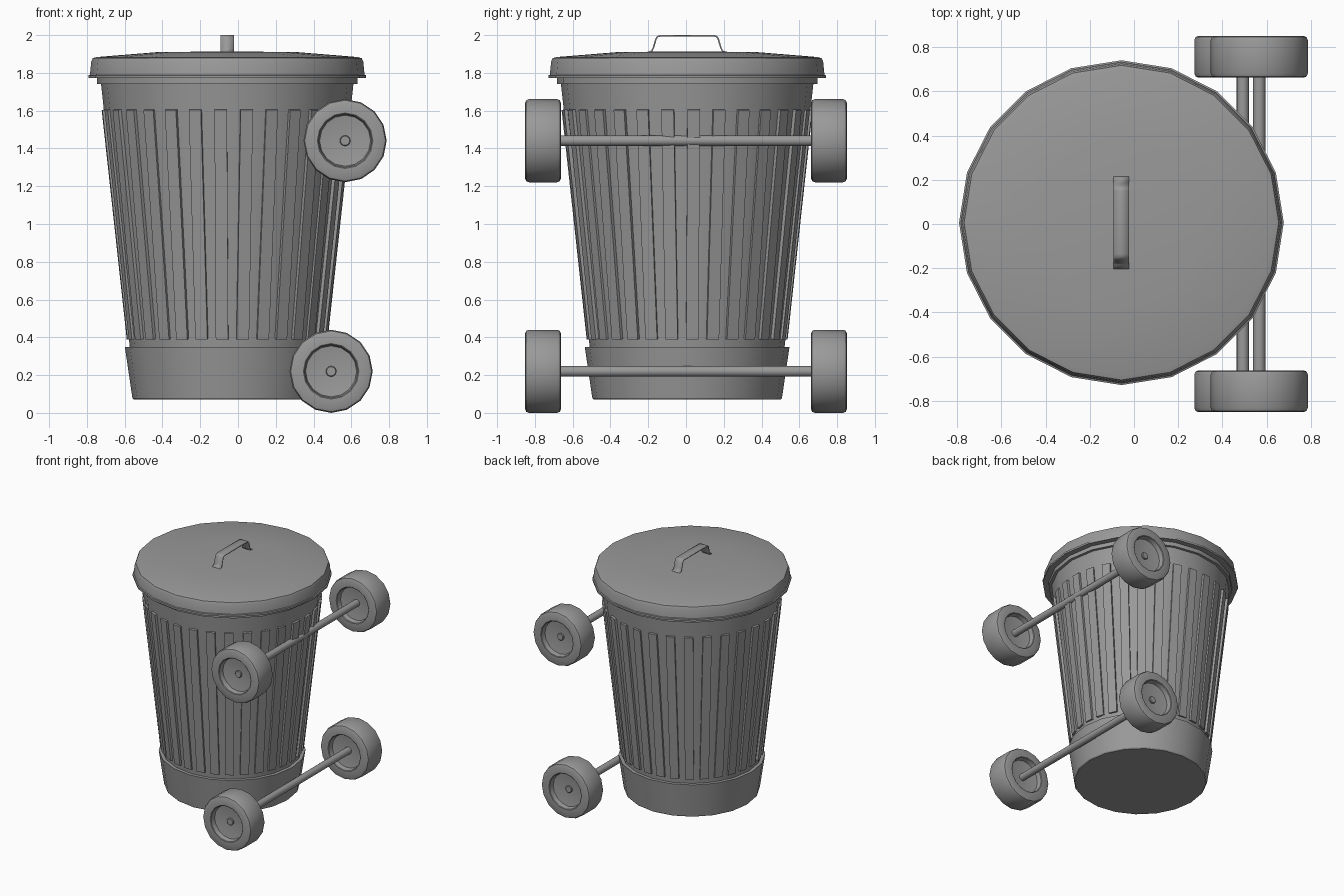
import bpy, bmesh, math
from mathutils import Matrix, Vector

cube = bpy.data.objects.get("Cube")
if cube:
    bpy.data.objects.remove(cube, do_unlink=True)

CENTER = Vector((-0.057, 0.006, 0))

grey = bpy.data.materials.new("galvanised grey")
grey.use_nodes = True
colour = (0.32, 0.32, 0.32, 1)
grey.diffuse_color = colour
grey.node_tree.nodes["Principled BSDF"].inputs["Base Color"].default_value = colour


def finish(name, bm, angle=30):
    bmesh.ops.remove_doubles(bm, verts=bm.verts, dist=0.0001)
    bmesh.ops.recalc_face_normals(bm, faces=bm.faces)
    mesh = bpy.data.meshes.new(name)
    bm.to_mesh(mesh)
    bm.free()
    mesh.materials.append(grey)
    obj = bpy.data.objects.new(name, mesh)
    bpy.context.collection.objects.link(obj)
    bpy.ops.object.select_all(action='DESELECT')
    obj.select_set(True)
    bpy.context.view_layer.objects.active = obj
    bpy.ops.object.shade_smooth_by_angle(angle=math.radians(angle))
    return obj


def lathe(name, profile, sides, centre, axis='Z'):
    """Spin a (radius, height) profile around an axis."""
    bm = bmesh.new()
    verts = [bm.verts.new((r, 0, h)) for r, h in profile]
    edges = [bm.edges.new(pair) for pair in zip(verts, verts[1:])]
    bmesh.ops.spin(bm, geom=verts + edges, cent=(0, 0, 0), axis=(0, 0, 1),
                   angle=math.tau, steps=sides, use_merge=True)
    if axis == 'Y':
        bm.transform(Matrix.Rotation(math.radians(90), 4, 'X'))
    bm.transform(Matrix.Translation(centre))
    return finish(name, bm)


# Tapered can with its rolled rim
lathe("can_body", [(0, 0.1), (0.49, 0.1), (0.515, 0.34), (0.668, 1.74), (0.69, 1.74),
                   (0.69, 1.775), (0, 1.775)], 20, CENTER)

# Wide band around the foot
lathe("base_band", [(0, 0.07), (0.495, 0.07), (0.502, 0.078), (0.542, 0.35),
                    (0.51, 0.35)], 20, CENTER)

# Shallow domed lid with a flange
lathe("lid", [(0, 1.775), (0.735, 1.772), (0.735, 1.787), (0.727, 1.79), (0.72, 1.86),
              (0.712, 1.878), (0.69, 1.884), (0.37, 1.91), (0, 1.914)], 20, CENTER)

# Thin upright ribs that follow the taper
RIBS = 30
bm = bmesh.new()
low, high = Vector((0.522, 0, 0.39)), Vector((0.655, 0, 1.605))
tilt = math.atan2(high.x - low.x, high.z - low.z)
for i in range(RIBS):
    turn = Matrix.Rotation(math.tau * (i + 0.25) / RIBS, 4, 'Z')
    place = (Matrix.Translation(CENTER) @ turn @ Matrix.Translation((low + high) / 2)
             @ Matrix.Rotation(tilt, 4, 'Y')
             @ Matrix.Diagonal((0.018, 0.066, (high - low).length, 1)))
    bmesh.ops.create_cube(bm, size=1, matrix=place)
finish("ribs", bm)

# Bent strap handle
half = [(0.21, 1.912), (0.19, 1.918), (0.182, 1.935), (0.168, 1.983), (0.158, 1.996),
        (0.142, 2.0)]
path = [(-y, z) for y, z in half] + half[::-1]
bm = bmesh.new()
rows = [[bm.verts.new(CENTER + Vector((x, y, z))) for x in (-0.035, 0.035)]
        for y, z in path]
for a, b in zip(rows, rows[1:]):
    bm.faces.new((a[0], a[1], b[1], b[0]))
handle = finish("handle", bm, 40)
strap = handle.modifiers.new("thickness", 'SOLIDIFY')
strap.thickness = 0.008
strap.offset = -1

# Wheel section: tyre with rounded shoulders and a dished hub on each side
WIDTH = 0.095
outer = [(0, 0.035), (0.135, 0.055), (0.142, WIDTH - 0.004), (0.147, WIDTH),
         (0.2, WIDTH), (0.214, WIDTH - 0.006), (0.22, WIDTH - 0.02)]
wheel_profile = outer + [(r, -h) for r, h in reversed(outer)]

# Two axles, each with a wheel at both ends
for level, x, z in (("lower", 0.493, 0.22), ("upper", 0.567, 1.441)):
    lathe(level + "_axle", [(0, -0.81), (0.024, -0.81), (0.028, -0.806), (0.028, 0.806),
                            (0.024, 0.81), (0, 0.81)], 16, Vector((x, 0, z)), 'Y')
    for side, y in (("front", -0.757), ("back", 0.757)):
        lathe(f"{level}_{side}_wheel", wheel_profile, 16, Vector((x, y, z)), 'Y')
